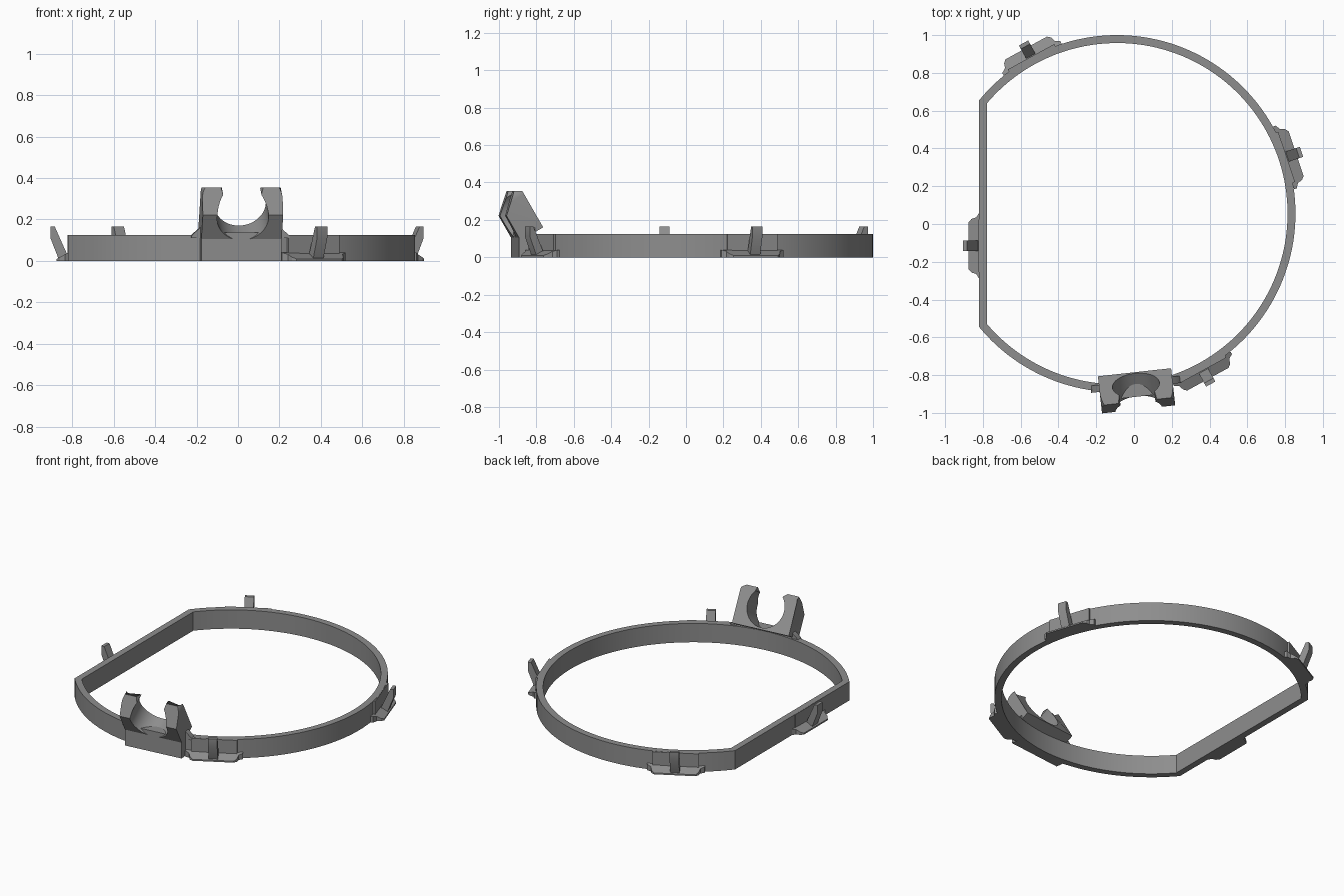
import bpy, bmesh, math
from mathutils import Matrix, Vector

if "Cube" in bpy.data.objects:
    bpy.data.objects.remove(bpy.data.objects["Cube"])

CX, CY, R, WALL, H = -0.09, 0.055, 0.945, 0.042, 0.125
FLAT_X = -0.82

grey = bpy.data.materials.new("plain grey")
grey.diffuse_color = (0.27, 0.27, 0.27, 1)
grey.use_nodes = True
grey.node_tree.nodes["Principled BSDF"].inputs["Base Color"].default_value = grey.diffuse_color


def finish(name, bm):
    bmesh.ops.recalc_face_normals(bm, faces=bm.faces)
    mesh = bpy.data.meshes.new(name)
    bm.to_mesh(mesh)
    bm.free()
    mesh.materials.append(grey)
    ob = bpy.data.objects.new(name, mesh)
    bpy.context.collection.objects.link(ob)
    bpy.context.view_layer.objects.active = ob
    ob.select_set(True)
    bpy.ops.object.shade_smooth_by_angle(angle=math.radians(30))
    ob.select_set(False)
    return ob


def loft(bm, bottom, top):
    """Closed solid between two matching outlines."""
    a = [bm.verts.new(p) for p in bottom]
    b = [bm.verts.new(p) for p in top]
    n = len(a)
    for i in range(n):
        j = (i + 1) % n
        bm.faces.new((a[i], a[j], b[j], b[i]))
    bm.faces.new(a[::-1])
    bm.faces.new(b)


def box(bm, x0, x1, y0, y1, z0, z1):
    o = [(x0, y0), (x1, y0), (x1, y1), (x0, y1)]
    loft(bm, [(x, y, z0) for x, y in o], [(x, y, z1) for x, y in o])


def frame(angle, origin=(CX, CY)):
    """Local axes: x along the ring, y outward, z up."""
    c, s = math.cos(angle), math.sin(angle)
    return Matrix(((s, c, 0, origin[0]), (-c, s, 0, origin[1]),
                   (0, 0, 1, 0), (0, 0, 0, 1)))


# ring: a circular band cut by one straight side
def outline(radius, flat, n=128):
    a = math.acos((flat - CX) / radius)
    return [(CX + radius * math.cos(-a + 2 * a * i / n),
             CY + radius * math.sin(-a + 2 * a * i / n)) for i in range(n + 1)]


bm = bmesh.new()
outer, inner = outline(R, FLAT_X), outline(R - WALL, FLAT_X + WALL)
loops = [[bm.verts.new((x, y, z)) for x, y in o]
         for o, z in ((outer, 0), (outer, H), (inner, H), (inner, 0))]
for k in range(4):
    p, q = loops[k], loops[(k + 1) % 4]
    for i in range(len(p)):
        j = (i + 1) % len(p)
        bm.faces.new((p[i], p[j], q[j], q[i]))
finish("ring", bm)

# hooks: foot tab, flat pad and leaning post
HOOK = [(-0.02, 0.0), (0.042, 0.0), (0.085, 0.11), (0.085, 0.165), (0.064, 0.165), (0.006, 0.035), (-0.02, 0.035)]
TAB = [(0.175, -0.015), (0.175, 0.0), (0.15, 0.015), (0.142, 0.04), (0.125, 0.055)]


def hook(name, matrix):
    bm = bmesh.new()
    loft(bm, [(-0.028, d, z) for d, z in HOOK], [(0.028, d, z) for d, z in HOOK])
    tab = TAB + [(-t, d) for t, d in reversed(TAB)]
    loft(bm, [(t, d, 0) for t, d in tab],
         [(t, d, 0.04 - max(d, 0) * 0.55) for t, d in tab])
    box(bm, -0.14, 0.14, -0.022, 0.002, 0.001, H - 0.001)
    bm.transform(matrix)
    finish(name, bm)


for name, deg in (("right_hook", 18.5), ("front_hook", -61.2), ("back_hook", 118.7)):
    hook(name, frame(math.radians(deg)) @ Matrix.Translation((0, R, 0)))
hook("left_hook", frame(math.pi, (FLAT_X, -0.115)))

# clip base block with side gussets on the ring
clip_frame = frame(math.radians(-83.7))
bm = bmesh.new()
box(bm, -0.195, 0.195, 0.905, 0.975, 0, 0.138)
for s in (-1, 1):
    tri = [(s * 0.19, 0.11), (s * 0.24, 0.11), (s * 0.235, 0.125), (s * 0.19, 0.165)]
    loft(bm, [(t, 0.89, z) for t, z in tri], [(t, 0.928, z) for t, z in tri])
bm.transform(clip_frame)
finish("clip_base", bm)

# clip: open C profile leaning outward
HW, TOP, HOLE_V, HOLE_R, CORNER = 0.195, 0.265, 0.137, 0.125, 0.06
half = [(HW, 0.0)]
for i in range(9):
    a = i / 8 * math.pi / 2
    half.append((HW - CORNER + CORNER * math.cos(a), TOP - CORNER + CORNER * math.sin(a)))
half += [(0.118, TOP), (0.105, TOP - 0.012)]
a0 = math.radians(42)
for i in range(21):
    a = a0 - (a0 + math.pi / 2) * i / 20
    half.append((HOLE_R * math.cos(a), HOLE_V + HOLE_R * math.sin(a)))
profile = half + [(-t, v) for t, v in reversed(half[:-1])]

up, out = Vector((0, 0.5, 0.866)), Vector((0, 0.866, -0.5))
base = Vector((0, 0.845, 0.16))
bm = bmesh.new()
rings = [[base + Vector((t, 0, 0)) + up * v + out * w for t, v in profile] for w in (0, 0.14)]
loft(bm, rings[0], rings[1])
# trim the arm tops level and bevel their outer tips
for co, no in (((0, 0, 0.355), (0, 0, 1)), ((0, 1.035, 0.245), (0, 0.11, 0.035))):
    cut = bmesh.ops.bisect_plane(bm, geom=bm.verts[:] + bm.edges[:] + bm.faces[:],
                                 plane_co=co, plane_no=no, clear_outer=True)
    edges = [e for e in bm.edges if e.is_boundary]
    bmesh.ops.holes_fill(bm, edges=edges, sides=0)
bm.transform(clip_frame)
finish("clip", bm)
